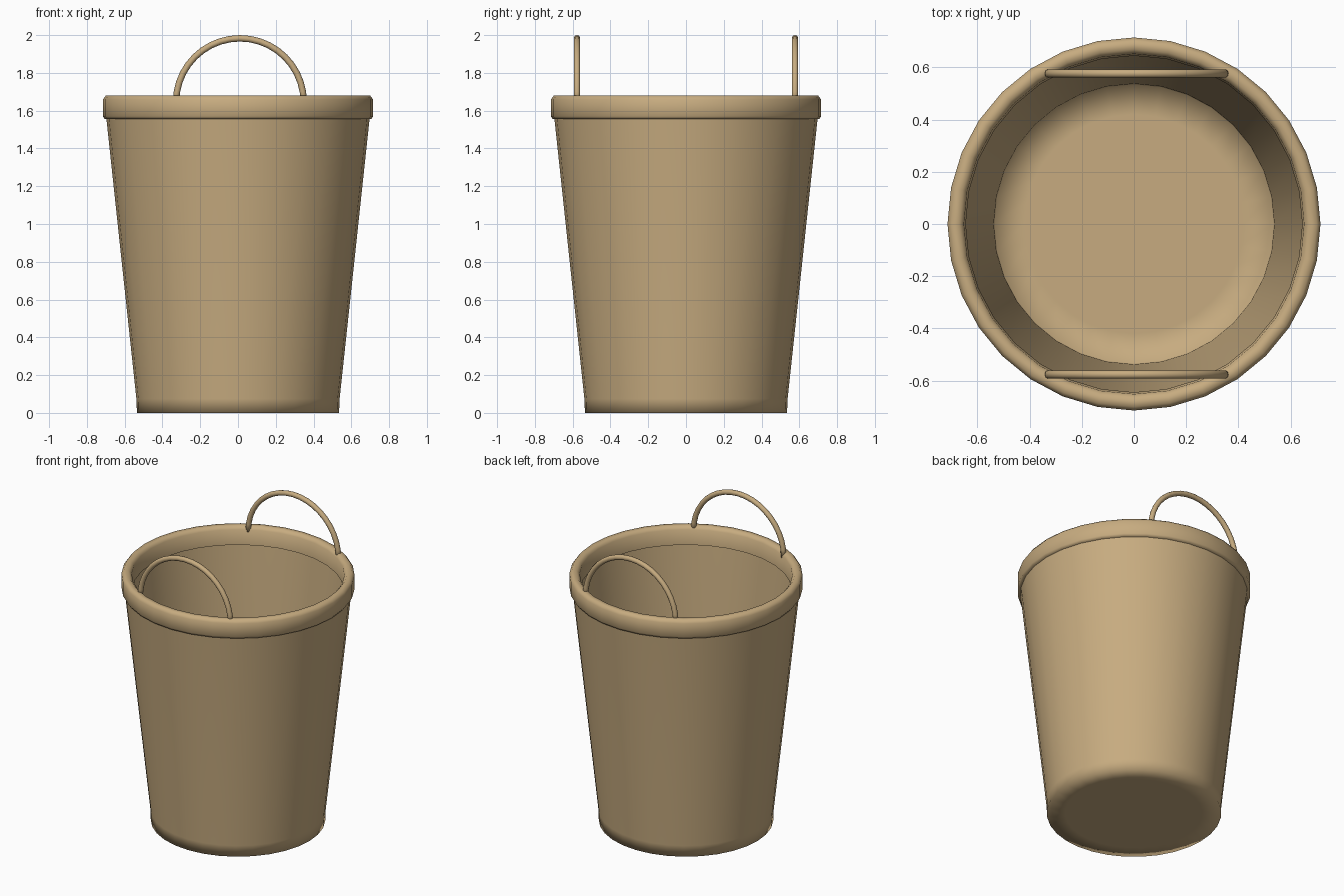
import bpy, math

if "Cube" in bpy.data.objects:
    bpy.data.objects.remove(bpy.data.objects["Cube"])

SIDES = 32

tan = bpy.data.materials.new("warm_tan")
tan.diffuse_color = (0.57, 0.41, 0.215, 1)
tan.use_nodes = True
tan.node_tree.nodes["Principled BSDF"].inputs["Base Color"].default_value = tan.diffuse_color


def make_object(name, verts, faces):
    mesh = bpy.data.meshes.new(name)
    mesh.from_pydata(verts, [], faces)
    mesh.materials.append(tan)
    mesh.shade_smooth()
    obj = bpy.data.objects.new(name, mesh)
    bpy.context.collection.objects.link(obj)
    return obj


def lathe(name, profile, closed=False, cap=False):
    """Spin an (r, z) profile, listed outward-facing from bottom to top."""
    verts, faces = [], []
    for r, z in profile:
        for i in range(SIDES):
            a = 2 * math.pi * i / SIDES
            verts.append((r * math.cos(a), r * math.sin(a), z))
    n = len(profile)
    for k in range(n if closed else n - 1):
        a0, b0 = k * SIDES, (k + 1) % n * SIDES
        for i in range(SIDES):
            j = (i + 1) % SIDES
            faces.append((a0 + i, a0 + j, b0 + j, b0 + i))
    if cap:
        faces.append(tuple(reversed(range(SIDES))))
    return make_object(name, verts, faces)


def arch(name, y, cx=0.01, cz=1.645, radius=0.338, tube=0.017, steps=20, ring=10):
    """Half-round tube handle standing in the xz plane."""
    verts, faces = [], []
    for s in range(steps + 1):
        a = math.pi * s / steps
        for t in range(ring):
            b = 2 * math.pi * t / ring
            r = radius + tube * math.cos(b)
            verts.append((cx + r * math.cos(a), y + tube * math.sin(b),
                          cz + r * math.sin(a)))
    for s in range(steps):
        for t in range(ring):
            u = (t + 1) % ring
            p, q = s * ring, (s + 1) * ring
            faces.append((p + t, p + u, q + u, q + t))
    # close both tube ends
    faces.append(tuple(reversed(range(ring))))
    faces.append(tuple(range(steps * ring, (steps + 1) * ring)))
    return make_object(name, verts, faces)


# Thin tapered bucket body with flat floor and short straight foot
lathe("bucket_body", [(0.42, 0), (0.535, 0), (0.538, 0.075),
                      (0.697, 1.56), (0.70, 1.60)], cap=True)

# Rolled rim around the mouth
lathe("rim", [(0.645, 1.56), (0.705, 1.555), (0.715, 1.57), (0.715, 1.66),
              (0.70, 1.68), (0.67, 1.68), (0.652, 1.66)], closed=True)

# Pair of arched handles
for name, y in (("front_handle", -0.577), ("back_handle", 0.577)):
    arch(name, y)

# Keep hard edges on the rim
rim = bpy.data.objects["rim"]
bpy.context.view_layer.objects.active = rim
rim.select_set(True)
bpy.ops.object.shade_smooth_by_angle(angle=math.radians(65))
